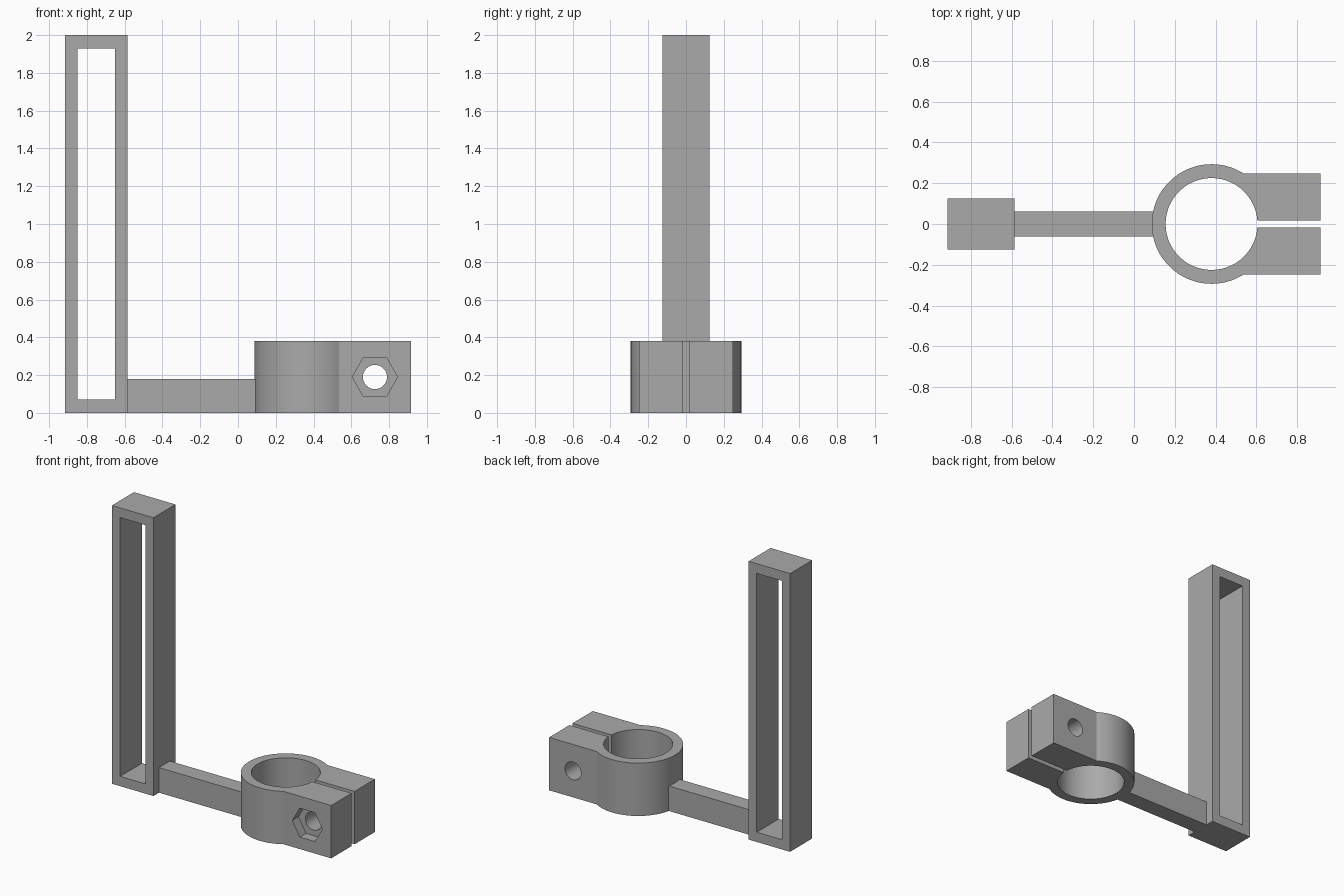
import bpy
import bmesh
from math import asin, cos, sin, pi, radians
from mathutils import Matrix, Vector

if "Cube" in bpy.data.objects:
    bpy.data.objects.remove(bpy.data.objects["Cube"], do_unlink=True)

grey = bpy.data.materials.new("plain grey")
grey.use_nodes = True
grey.diffuse_color = (0.4, 0.4, 0.4, 1)
grey.node_tree.nodes["Principled BSDF"].inputs["Base Color"].default_value = (0.4, 0.4, 0.4, 1)


def finish(name, bm):
    bmesh.ops.recalc_face_normals(bm, faces=bm.faces)
    mesh = bpy.data.meshes.new(name)
    bm.to_mesh(mesh)
    bm.free()
    mesh.materials.append(grey)
    ob = bpy.data.objects.new(name, mesh)
    bpy.context.collection.objects.link(ob)
    return ob


def box(name, x0, x1, half_y, z0, z1):
    bm = bmesh.new()
    size = Matrix.Diagonal((x1 - x0, 2 * half_y, z1 - z0, 1))
    place = Matrix.Translation(((x0 + x1) / 2, 0, (z0 + z1) / 2))
    bmesh.ops.create_cube(bm, size=1, matrix=place @ size)
    return finish(name, bm)


def prism(name, outline, height):
    bm = bmesh.new()
    face = bm.faces.new([bm.verts.new((x, y, 0)) for x, y in outline])
    top = bmesh.ops.extrude_face_region(bm, geom=[face])["geom"]
    bmesh.ops.translate(bm, vec=Vector((0, 0, height)),
                        verts=[v for v in top if isinstance(v, bmesh.types.BMVert)])
    return finish(name, bm)


def rod(name, sides, radius, x, z, y0, y1):
    # Rod along y, with a corner pointing along x
    bm = bmesh.new()
    place = Matrix.Translation((x, (y0 + y1) / 2, z)) @ Matrix.Rotation(pi / 2, 4, "X")
    if sides == 6:
        place = place @ Matrix.Rotation(pi / 2, 4, "Z")
    bmesh.ops.create_cone(bm, cap_ends=True, segments=sides, radius1=radius,
                          radius2=radius, depth=y1 - y0, matrix=place)
    return finish(name, bm)


def cut(ob, cutter):
    mod = ob.modifiers.new("cut", "BOOLEAN")
    mod.operation = "DIFFERENCE"
    mod.solver = "EXACT"
    mod.object = cutter
    bpy.ops.object.select_all(action="DESELECT")
    bpy.context.view_layer.objects.active = ob
    ob.select_set(True)
    bpy.ops.object.modifier_apply(modifier=mod.name)
    bpy.data.objects.remove(cutter, do_unlink=True)


def arc(cx, radius, start, end, steps):
    angles = [start + (end - start) * i / steps for i in range(steps + 1)]
    return [(cx + radius * cos(a), radius * sin(a)) for a in angles]


# Upright slotted frame
frame = box("slotted_upright", -0.915, -0.585, 0.125, 0, 2)
cut(frame, box("slot_cutter", -0.85, -0.65, 0.3, 0.07, 1.93))

# Connecting arm
box("connecting_arm", -0.585, 0.095, 0.062, 0, 0.18)

# Split ring clamp with two ears
CX, OUTER, INNER, EAR, GAP, END = 0.38, 0.293, 0.225, 0.248, 0.017, 0.915
a, b = asin(EAR / OUTER), asin(GAP / INNER)
outline = arc(CX, OUTER, pi - (pi - a), 2 * pi - a, 56)
outline += [(END, -EAR), (END, -GAP)]
outline += arc(CX, INNER, 2 * pi - b, b, 72)
outline += [(END, GAP), (END, EAR)]
clamp = prism("split_ring_clamp", outline, 0.38)

# Bolt hole and hexagonal nut pocket
cut(clamp, rod("bolt_cutter", 32, 0.064, 0.725, 0.19, -0.4, 0.4))
cut(clamp, rod("nut_cutter", 6, 0.12, 0.725, 0.19, -0.4, -EAR + 0.07))

bpy.ops.object.select_all(action="DESELECT")
clamp.select_set(True)
bpy.context.view_layer.objects.active = clamp
bpy.ops.object.shade_smooth_by_angle(angle=radians(20))
